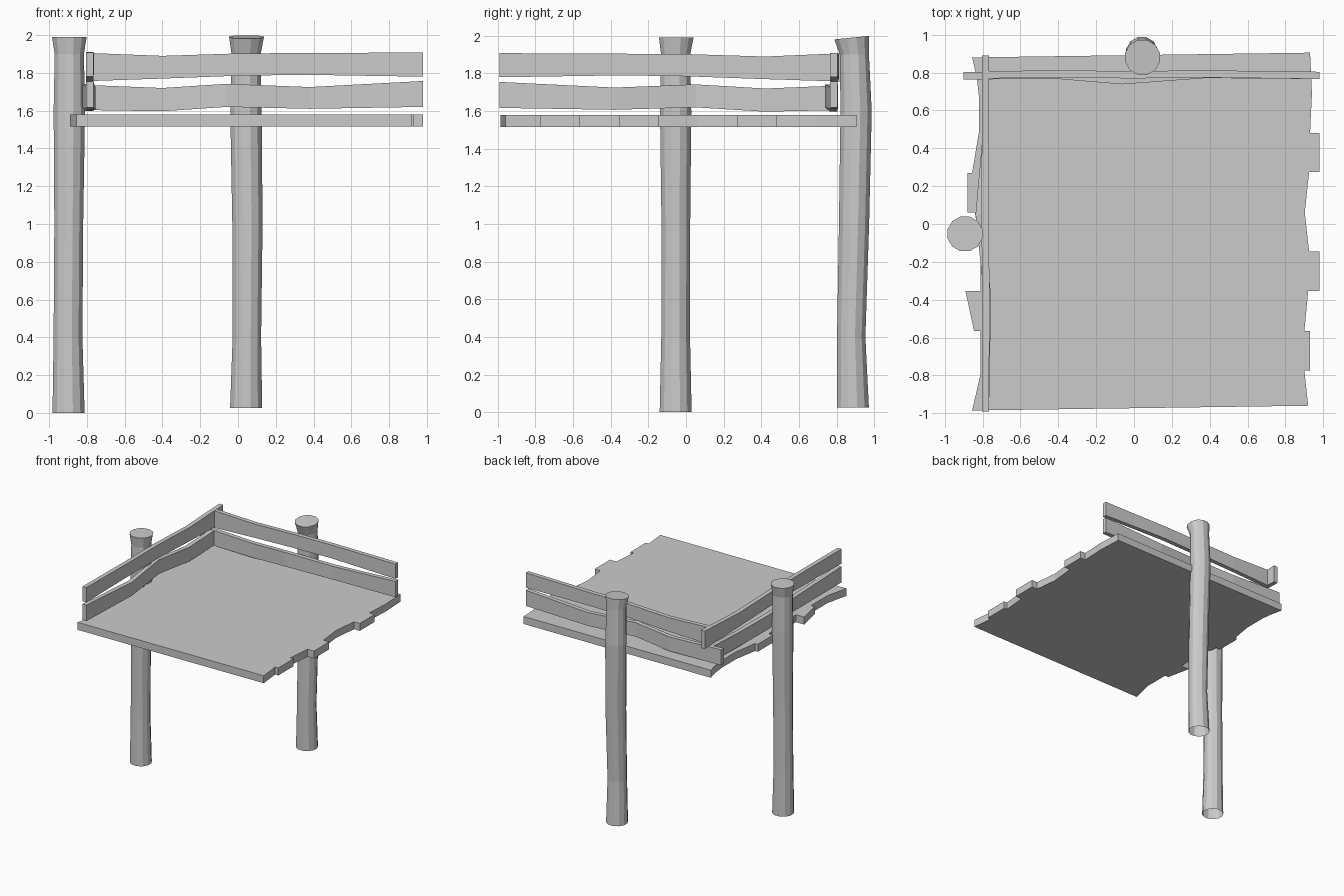
import bpy, bmesh, math


def finish(bm, name):
    bmesh.ops.recalc_face_normals(bm, faces=bm.faces)
    me = bpy.data.meshes.new(name)
    bm.to_mesh(me)
    bm.free()
    ob = bpy.data.objects.new(name, me)
    bpy.context.collection.objects.link(ob)
    return ob


def post(name, rings, tilt=0.0, sides=12):
    """Wobbly log: rings of (x, y, z, radius), capped on top, open underneath."""
    bm = bmesh.new()
    loops = []
    for i, (x, y, z, r) in enumerate(rings):
        k = tilt if i == len(rings) - 1 else 0
        loop = []
        for s in range(sides):
            a = 2 * math.pi * (s + 0.5) / sides
            dx, dy = r * math.cos(a), r * math.sin(a)
            loop.append(bm.verts.new((x + dx, y + dy, z + k * dy)))
        loops.append(loop)
    for a, b in zip(loops, loops[1:]):
        for s in range(sides):
            t = (s + 1) % sides
            bm.faces.new((a[s], a[t], b[t], b[s]))
    bm.faces.new(loops[-1])
    finish(bm, name).location = (0, 0, 0)


def rail(name, stations, along_x, thick=0.038):
    """Rough plank: stations of (position along, sideways centre, bottom z, top z)."""
    bm = bmesh.new()
    loops = []
    h = thick / 2
    for t, c, lo, hi in stations:
        sect = ((c - h, lo), (c + h, lo), (c + h, hi), (c - h, hi))
        loops.append([bm.verts.new((t, o, z) if along_x else (o, t, z)) for o, z in sect])
    for a, b in zip(loops, loops[1:]):
        for s in range(4):
            t = (s + 1) % 4
            bm.faces.new((a[s], a[t], b[t], b[s]))
    bm.faces.new(loops[0])
    bm.faces.new(loops[-1])
    finish(bm, name)


# Log posts
post("left_post", [(-0.897, -0.055, 0.0, 0.088), (-0.9, -0.055, 0.4, 0.079),
                   (-0.896, -0.054, 1.0, 0.079), (-0.893, -0.055, 1.6, 0.086),
                   (-0.893, -0.055, 1.9, 0.08), (-0.893, -0.052, 1.99, 0.095)])
post("back_post", [(0.043, 0.887, 0.025, 0.088), (0.047, 0.878, 0.4, 0.078),
                   (0.05, 0.893, 1.0, 0.083), (0.042, 0.904, 1.6, 0.086),
                   (0.043, 0.895, 1.9, 0.08), (0.045, 0.88, 1.99, 0.095)], tilt=0.1)

# Deck with ragged plank ends on the left and right
left = [(-0.855, 0.88), (-0.83, 0.77), (-0.82, 0.68), (-0.82, 0.48), (-0.855, 0.27),
        (-0.88, 0.27), (-0.88, 0.06), (-0.84, 0.06), (-0.81, -0.15), (-0.81, -0.355),
        (-0.89, -0.355), (-0.845, -0.565), (-0.81, -0.565), (-0.81, -0.79), (-0.855, -0.985)]
right = [(0.92, -0.96), (0.9, -0.775), (0.93, -0.775), (0.93, -0.565), (0.9, -0.565),
         (0.92, -0.355), (0.98, -0.355), (0.98, -0.145), (0.925, -0.145), (0.902, 0.06),
         (0.925, 0.275), (0.98, 0.275), (0.98, 0.48), (0.93, 0.48), (0.94, 0.69), (0.93, 0.905)]
bm = bmesh.new()
base = bm.faces.new([bm.verts.new((x, y, 1.515)) for x, y in left + right])
ext = bmesh.ops.extrude_face_region(bm, geom=[base], use_keep_orig=True)
bmesh.ops.translate(bm, vec=(0, 0, 0.065),
                    verts=[v for v in ext["geom"] if isinstance(v, bmesh.types.BMVert)])
finish(bm, "deck")

# Back railing
rail("back_upper_rail", [(-0.78, 0.788, 1.757, 1.905), (-0.4, 0.793, 1.77, 1.89),
                         (0.0, 0.788, 1.785, 1.903), (0.35, 0.793, 1.79, 1.905),
                         (0.98, 0.785, 1.78, 1.908)], True)
rail("back_lower_rail", [(-0.9, 0.783, 1.605, 1.74), (-0.4, 0.785, 1.597, 1.72),
                         (-0.06, 0.757, 1.62, 1.742), (0.38, 0.79, 1.61, 1.725),
                         (0.98, 0.785, 1.62, 1.757)], True)

# Left side railing
rail("side_upper_rail", [(-0.99, -0.785, 1.78, 1.908), (-0.35, -0.782, 1.79, 1.905),
                         (0.0, -0.787, 1.785, 1.903), (0.42, -0.785, 1.77, 1.89),
                         (0.89, -0.785, 1.755, 1.91)], False)
rail("side_lower_rail", [(-0.99, -0.785, 1.617, 1.755), (-0.38, -0.774, 1.607, 1.725),
                         (0.05, -0.818, 1.62, 1.742), (0.42, -0.785, 1.597, 1.72),
                         (0.79, -0.785, 1.605, 1.735)], False)
